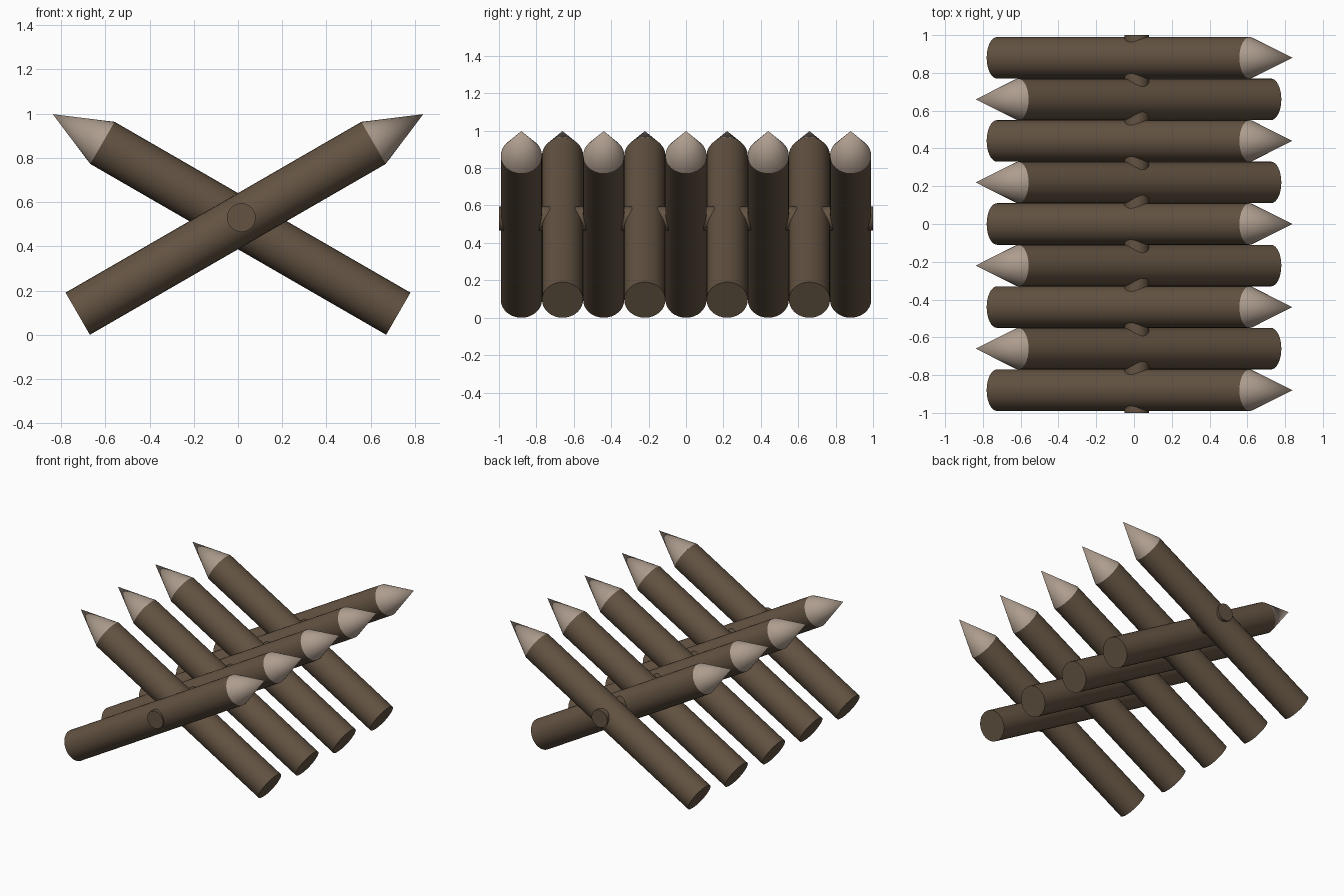
import bpy
import math
from mathutils import Matrix, Vector

cube = bpy.data.objects.get("Cube")
if cube:
    bpy.data.objects.remove(cube, do_unlink=True)


def make_material(name, rgb):
    mat = bpy.data.materials.new(name)
    mat.use_nodes = True
    color = (*rgb, 1.0)
    mat.diffuse_color = color
    mat.node_tree.nodes["Principled BSDF"].inputs["Base Color"].default_value = color
    return mat


bark = make_material("bark_brown", (0.125, 0.086, 0.054))
wood = make_material("cut_wood", (0.42, 0.335, 0.27))

RADIUS = 0.11
SHAFT = 1.545
POINT = 0.26
TILT = math.radians(60)
SPACING = 0.22
COUNT = 9
SIDES = 32


def finish(obj, name, mat):
    obj.name = name
    obj.data.materials.append(mat)
    bpy.ops.object.shade_smooth_by_angle(angle=math.radians(35))


def add_stake(index):
    """One slanted log with a sharpened point; odd ones lean the other way."""
    side = 1 if index % 2 == 0 else -1
    y = (index - (COUNT - 1) / 2) * SPACING
    base = Vector((-0.725 * side, y, RADIUS * math.sin(TILT)))
    turn = Matrix.Rotation(TILT * side, 3, 'Y')
    axis = turn @ Vector((0, 0, 1))

    # shaft
    bpy.ops.mesh.primitive_cylinder_add(
        vertices=SIDES, radius=RADIUS, depth=SHAFT,
        location=base + axis * SHAFT / 2, rotation=turn.to_euler())
    finish(bpy.context.object, f"stake_log_{index + 1}", bark)

    # sharpened point
    bpy.ops.mesh.primitive_cone_add(
        vertices=SIDES, radius1=RADIUS, radius2=0, depth=POINT,
        location=base + axis * (SHAFT + POINT / 2), rotation=turn.to_euler())
    finish(bpy.context.object, f"stake_point_{index + 1}", wood)


for i in range(COUNT):
    add_stake(i)

# cross rod running through all the stakes
bpy.ops.mesh.primitive_cylinder_add(
    vertices=SIDES, radius=0.065, depth=2.0,
    location=(0.015, 0, 0.53), rotation=(math.pi / 2, 0, 0))
finish(bpy.context.object, "cross_rod", bark)
